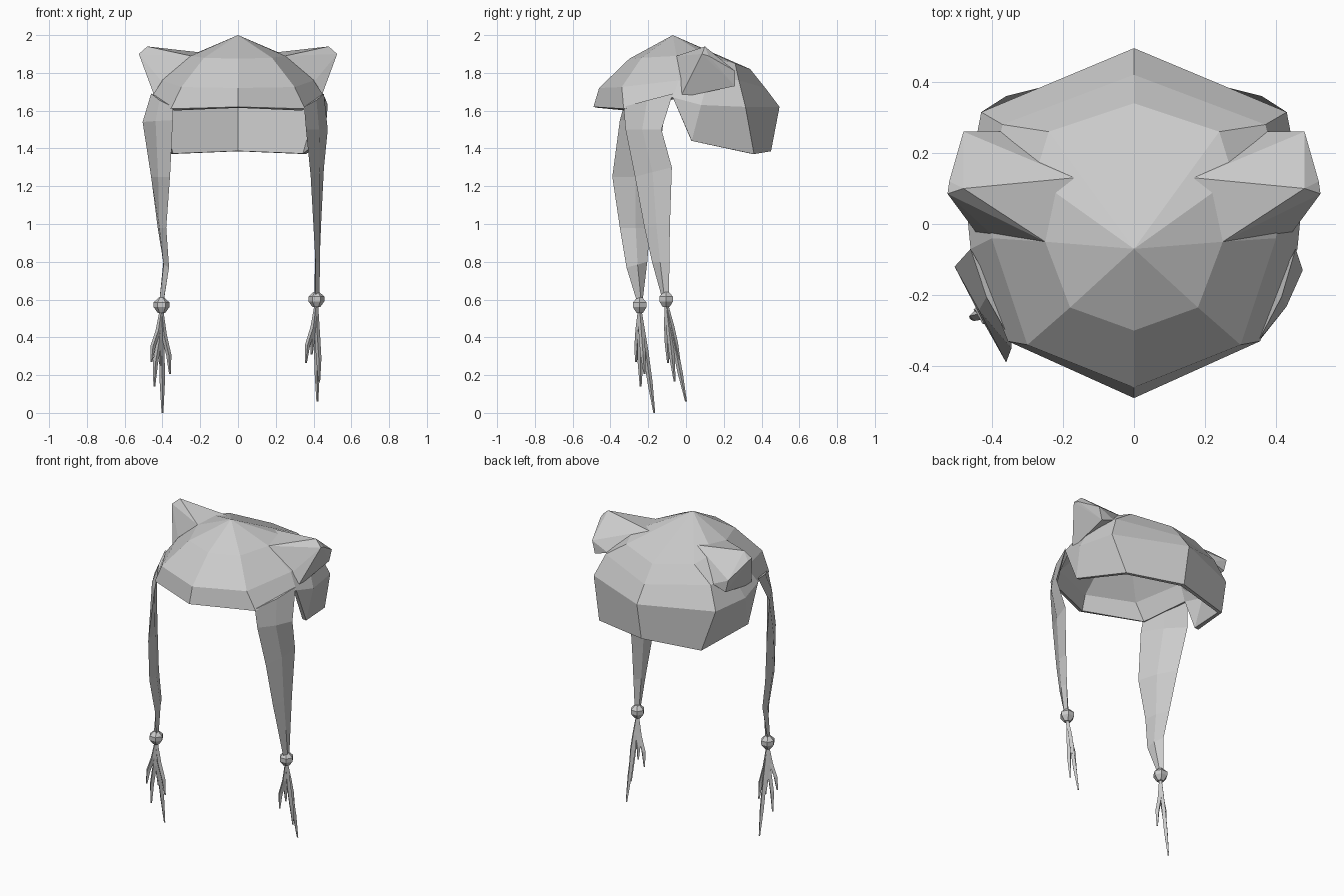
import bpy, bmesh, math
from mathutils import Vector

if "Cube" in bpy.data.objects:
    bpy.data.objects.remove(bpy.data.objects["Cube"])


def finish(name, bm, thickness=0, mirror=False):
    bmesh.ops.recalc_face_normals(bm, faces=bm.faces)
    me = bpy.data.meshes.new(name)
    bm.to_mesh(me)
    bm.free()
    ob = bpy.data.objects.new(name, me)
    bpy.context.collection.objects.link(ob)
    if mirror:
        m = ob.modifiers.new("mirror", 'MIRROR')
        m.use_clip = True
    if thickness:
        s = ob.modifiers.new("thickness", 'SOLIDIFY')
        s.thickness = thickness
        s.offset = -1
    return ob


# Cap: half dome, one column per rib from front centre to back centre
columns = [
    [(0, -.30, 1.875), (0, -.46, 1.72), (0, -.49, 1.62)],
    [(.18, -.235, 1.88), (.30, -.34, 1.725), (.355, -.33, 1.61)],
    [(.25, -.05, 1.89), (.40, -.04, 1.76), (.46, -.07, 1.67)],
    [(.28, .13, 1.88), (.41, .12, 1.78), (.475, .08, 1.63), (.46, .03, 1.44)],
    [(.24, .26, 1.85), (.37, .28, 1.76), (.43, .315, 1.62), (.36, .36, 1.37)],
    [(0, .34, 1.82), (0, .42, 1.72), (0, .495, 1.62), (0, .45, 1.385)],
]
bm = bmesh.new()
apex = bm.verts.new((0, -.07, 2.0))
cols = [[bm.verts.new(p) for p in c] for c in columns]
for a, b in zip(cols, cols[1:]):
    bm.faces.new((apex, a[0], b[0]))
    for i in range(max(len(a), len(b)) - 1):
        ring = [a[i], *a[i + 1:i + 2], b[i + 1], b[i]] if i + 1 < len(b) else None
        if ring:
            bm.faces.new(ring)
finish("cap", bm, .025, True)

# Ears: faceted cones leaning outwards from the dome
bm = bmesh.new()
for p in [(.25, -.05, 1.89), (.40, -.03, 1.75), (.44, -.03, 1.67), (.17, .13, 1.905),
          (.35, .13, 1.905), (.48, .10, 1.94), (.525, .085, 1.90), (.52, .12, 1.89),
          (.48, .26, 1.81), (.46, .26, 1.73), (.37, .26, 1.76)]:
    bm.verts.new(p)
bmesh.ops.convex_hull(bm, input=bm.verts[:])
finish("ears", bm, 0, True)


# Hanging side straps: pairs of front and back edge points
def strap(name, rows, side):
    bm = bmesh.new()
    rows = [[Vector(p) for p in r] for r in rows]
    loops = []
    for f, b in rows:
        across = (b - f).normalized()
        n = across.cross(Vector((0, 0, 1))).normalized() * .014
        mid = (f + b) / 2
        loops.append([bm.verts.new(v) for v in
                      (f, mid + n, b, mid - n)])
    for a, b in zip(loops, loops[1:]):
        for i in range(4):
            j = (i + 1) % 4
            bm.faces.new((a[i], a[j], b[j], b[i]))
    bm.faces.new(loops[0])
    bm.faces.new(loops[-1])
    finish(name, bm)


strap("right_strap", [
    ((.35, -.33, 1.62), (.455, -.07, 1.69)),
    ((.36, -.32, 1.50), (.475, -.13, 1.50)),
    ((.385, -.27, 1.25), (.455, -.075, 1.30)),
    ((.40, -.22, .98), (.44, -.085, 1.0)),
    ((.41, -.18, .80), (.432, -.088, .80)),
    ((.41, -.13, .62), (.425, -.09, .62))], 1)
strap("left_strap", [
    ((-.345, -.33, 1.62), (-.46, -.07, 1.69)),
    ((-.345, -.35, 1.55), (-.505, -.12, 1.54)),
    ((-.36, -.39, 1.25), (-.46, -.155, 1.25)),
    ((-.38, -.35, .98), (-.425, -.19, .98)),
    ((-.365, -.315, .77), (-.395, -.205, .80)),
    ((-.395, -.26, .59), (-.415, -.23, .59))], -1)


# Tube of rings along a path, used for knots and strands
def tube(bm, path, radii, sides):
    loops = []
    for p, r in zip(path, radii):
        loops.append([bm.verts.new(Vector(p) + Vector((
            r * math.cos(k * math.tau / sides), r * math.sin(k * math.tau / sides), 0)))
            for k in range(sides)])
    for a, b in zip(loops, loops[1:]):
        for i in range(sides):
            j = (i + 1) % sides
            bm.faces.new((a[i], a[j], b[j], b[i]))
    bm.faces.new(loops[0])
    bm.faces.new(loops[-1])


# Knots with a tassel of bent tapering strands
def tassel(side, knot, ends):
    k = Vector(knot)
    bm = bmesh.new()
    tube(bm, [k + Vector((0, 0, z)) for z in (.04, .015, -.01, -.04)],
         (.016, .042, .042, .02), 6)
    finish(side + "_knot", bm)
    bm = bmesh.new()
    for e in ends:
        e = Vector(e)
        start = k + Vector((0, 0, -.02))
        q = start.lerp(e, .4)
        m = start.lerp(e, .7)
        q.x = k.x + (e.x - k.x) * .3
        m.x = k.x + (e.x - k.x) * .85
        tube(bm, (start, q, m, e), (.009, .015, .014, .005), 4)
    finish(side + "_tassel", bm)


tassel("left", (-.405, -.245, .57), [
    (-.40, -.168, 0), (-.443, -.24, .14), (-.36, -.22, .205),
    (-.458, -.265, .27), (-.41, -.215, .25)])
tassel("right", (.415, -.105, .60), [
    (.42, 0, .06), (.43, -.06, .165), (.36, -.095, .265),
    (.42, -.035, .28), (.39, -.075, .31)])
